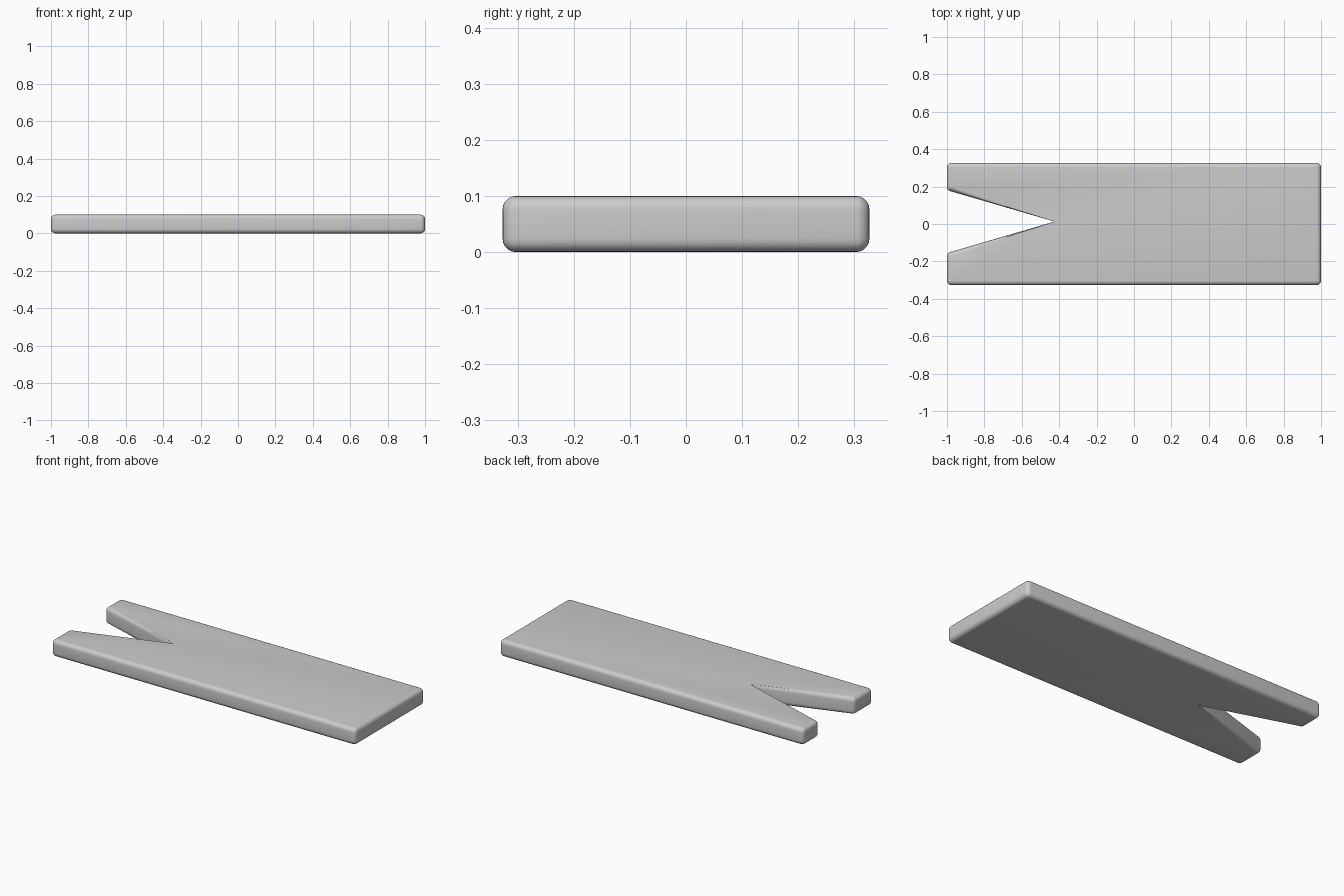
import bpy, bmesh, math
from mathutils import Vector

if "Cube" in bpy.data.objects:
    bpy.data.objects.remove(bpy.data.objects["Cube"])

R, H, SEG = 0.024, 0.1, 5          # edge radius, thickness, rounding segments
APEX = 5
outline = [Vector(p) for p in [(-1, -0.327), (1, -0.327), (1, 0.327), (-1, 0.327),
                               (-1, 0.181), (-0.425, 0.013), (-1, -0.155)]]


def normal(a, b):
    d = (b - a).normalized()
    return Vector((d.y, -d.x))


def ring(radius):
    """Outline with rounded corners; the notch apex stays sharp and fixed."""
    pts = []
    for i, p in enumerate(outline):
        n1 = normal(outline[i - 1], p)
        n2 = normal(p, outline[(i + 1) % len(outline)])
        if i == APEX:
            pts.append(p)
            continue
        centre = p - (n1 + n2) * R / (1 + n1.dot(n2))
        a1 = math.atan2(n1.y, n1.x)
        sweep = n1.angle(n2)
        for k in range(SEG + 1):
            a = a1 + sweep * k / SEG
            pts.append(centre + radius * Vector((math.cos(a), math.sin(a))))
    return pts


# Rounded layers from the underside to the top
angles = [math.pi / 2 * k / SEG for k in range(SEG + 1)]
layers = [(R * math.sin(a), R - R * math.cos(a)) for a in angles]
layers += [(r, H - z) for r, z in reversed(layers)]

bm = bmesh.new()
rings = [[bm.verts.new((p.x, p.y, z)) for p in ring(r)] for r, z in layers]
n = len(rings[0])
for lo, hi in zip(rings, rings[1:]):
    for i in range(n):
        j = (i + 1) % n
        bm.faces.new((lo[i], lo[j], hi[j], hi[i]))
bm.faces.new(rings[-1])
bm.faces.new(rings[0][::-1])
bmesh.ops.remove_doubles(bm, verts=bm.verts[:], dist=1e-5)
bmesh.ops.recalc_face_normals(bm, faces=bm.faces[:])

# Notched plank
mesh = bpy.data.meshes.new("notched_plank")
bm.to_mesh(mesh)
bm.free()
plank = bpy.data.objects.new("notched_plank", mesh)
bpy.context.collection.objects.link(plank)
bpy.context.view_layer.objects.active = plank
plank.select_set(True)
bpy.ops.object.shade_smooth_by_angle(angle=math.radians(35))
